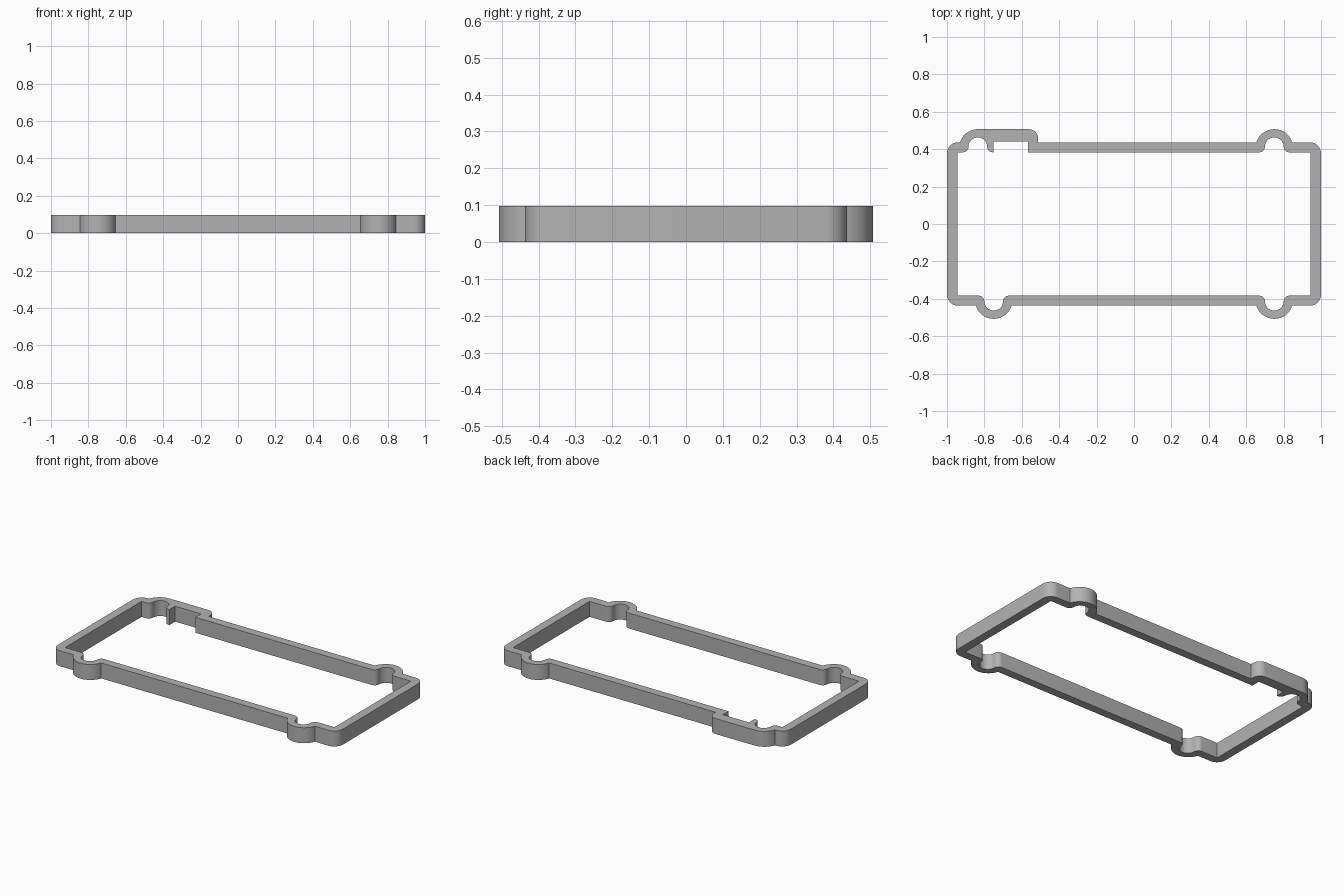
import bpy, bmesh
from math import radians, sin, cos

cube = bpy.data.objects.get("Cube")
if cube:
    bpy.data.objects.remove(cube)

HEIGHT = 0.098
BOSS_X, BOSS_Y = 0.75, 0.407      # screw boss centres
R_OUT, R_IN, R_LIP = 0.1, 0.05, 0.03
EDGE, CORNER = 0.437, 0.06        # outer wall y, corner radius
IN_X, IN_Y = 0.945, 0.383         # inner opening


def arc(cx, cy, r, start, end, steps=14):
    """Points along an arc, angles in degrees."""
    angles = [radians(start + (end - start) * i / steps) for i in range(steps + 1)]
    return [(cx + r * cos(a), cy + r * sin(a)) for a in angles]


def corner(sx, sy, start):
    return arc(sx * (1 - CORNER), sy * (EDGE - CORNER), CORNER, start, start + 90, 8)


def boss_outer(x, turn):
    """Outer bulge, running counter-clockwise; turn 0 is the back wall."""
    return arc(x, BOSS_Y if turn == 0 else -BOSS_Y, R_OUT, 17 + turn, 163 + turn, 24)


def boss_inner(x, sy):
    """Scallop with rounded lips, running from +x to -x for the back wall."""
    lip = R_IN + R_LIP
    pts = arc(lip, IN_Y + R_LIP, R_LIP, 270, 180, 6)
    pts += arc(0, IN_Y + R_LIP, R_IN, 0, 180, 20)[1:]
    pts += arc(-lip, IN_Y + R_LIP, R_LIP, 0, -90, 6)[1:]
    return [(x + sy * px, sy * py) for px, py in pts]


# Outer outline, counter-clockwise from the front left-hand corner
outer = corner(-1, -1, 180)
outer += boss_outer(-BOSS_X, 180) + boss_outer(BOSS_X, 180)
outer += corner(1, -1, 270) + corner(1, 1, 0)
outer += boss_outer(BOSS_X, 0)
# Widened back pocket merges with the shifted boss
outer += [(-0.512, EDGE)] + arc(-0.562, 0.457, 0.05, 0, 90, 8)
outer += arc(-0.835, BOSS_Y, R_OUT, 90, 163, 14)
outer += corner(-1, 1, 90)

# Inner outline
inner = [(-IN_X, -IN_Y)]
inner += boss_inner(-BOSS_X, -1) + boss_inner(BOSS_X, -1)
inner += [(IN_X, -IN_Y), (IN_X, IN_Y)]
inner += boss_inner(BOSS_X, 1)
# Square pocket, then the thin prong beside the shifted scallop
inner += [(-0.567, IN_Y), (-0.567, 0.44), (-0.75, 0.44), (-0.75, IN_Y)]
inner += boss_inner(-0.835, 1)[1:]
inner += [(-IN_X, IN_Y)]

# Fill the band between both outlines and raise it
bm = bmesh.new()
for outline in (outer, inner):
    verts = [bm.verts.new((x, y, 0)) for x, y in outline]
    for a, b in zip(verts, verts[1:] + verts[:1]):
        bm.edges.new((a, b))
bmesh.ops.triangle_fill(bm, edges=bm.edges[:], use_beauty=True, use_dissolve=False)
raised = bmesh.ops.extrude_face_region(bm, geom=bm.faces[:], use_keep_orig=True)
top = [v for v in raised["geom"] if isinstance(v, bmesh.types.BMVert)]
bmesh.ops.translate(bm, verts=top, vec=(0, 0, HEIGHT))
bmesh.ops.recalc_face_normals(bm, faces=bm.faces[:])

mesh = bpy.data.meshes.new("gasket_frame")
bm.to_mesh(mesh)
bm.free()
frame = bpy.data.objects.new("gasket_frame", mesh)
bpy.context.collection.objects.link(frame)

# Plain grey
grey = bpy.data.materials.new("plain_grey")
grey.use_nodes = True
colour = (0.45, 0.45, 0.45, 1)
grey.diffuse_color = colour
grey.node_tree.nodes["Principled BSDF"].inputs["Base Color"].default_value = colour
mesh.materials.append(grey)

bpy.ops.object.select_all(action="DESELECT")
frame.select_set(True)
bpy.context.view_layer.objects.active = frame
bpy.ops.object.shade_smooth_by_angle(angle=radians(30))
